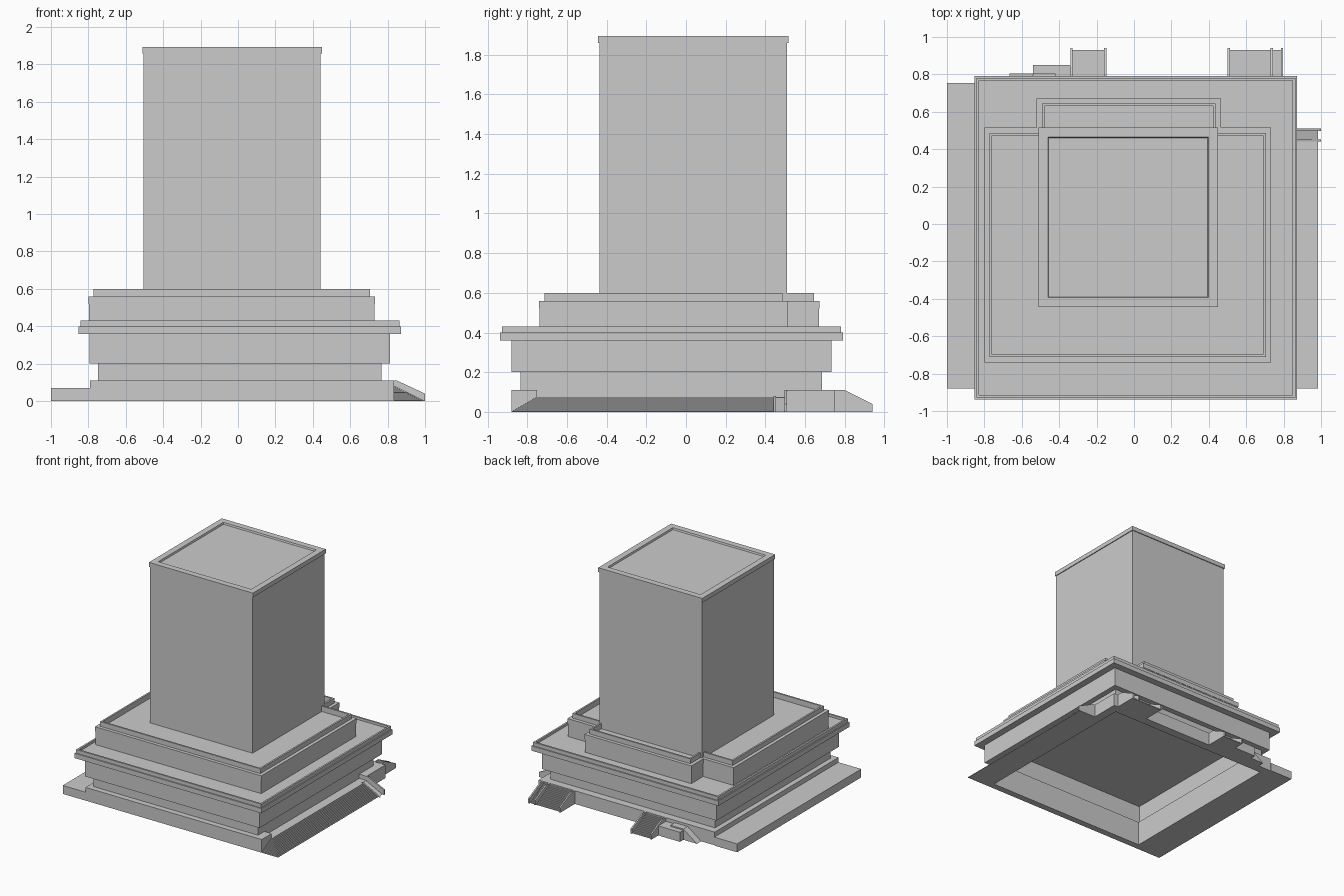
import bpy
import bmesh

cube = bpy.data.objects.get("Cube")
if cube:
    bpy.data.objects.remove(cube, do_unlink=True)


def finish(name, bm):
    bmesh.ops.recalc_face_normals(bm, faces=bm.faces)
    mesh = bpy.data.meshes.new(name)
    bm.to_mesh(mesh)
    bm.free()
    obj = bpy.data.objects.new(name, mesh)
    bpy.context.collection.objects.link(obj)
    return obj


def rect(x0, x1, y0, y1):
    return [(x0, y0), (x1, y0), (x1, y1), (x0, y1)]


def inset(outline, d):
    """Move every side of a counter-clockwise right-angled outline inward by d."""
    result = []
    for i, (x, y) in enumerate(outline):
        px, py = outline[i - 1]
        nx, ny = outline[(i + 1) % len(outline)]
        for ex, ey in ((x - px, y - py), (nx - x, ny - y)):
            length = abs(ex) + abs(ey)
            x -= d * ey / length
            y += d * ex / length
        result.append((x, y))
    return result


def loft(name, outline, steps):
    """Stack inset copies of an outline, given as (inset, height), and cap both ends."""
    bm = bmesh.new()
    rings = [[bm.verts.new((x, y, z)) for x, y in inset(outline, d)] for d, z in steps]
    n = len(outline)
    for low, high in zip(rings, rings[1:]):
        for i in range(n):
            j = (i + 1) % n
            bm.faces.new((low[i], low[j], high[j], high[i]))
    bm.faces.new(rings[0])
    bm.faces.new(rings[-1])
    return finish(name, bm)


def box(name, x0, x1, y0, y1, z0, z1):
    return loft(name, rect(x0, x1, y0, y1), [(0, z0), (0, z1)])


def extrude(name, profile, start, end, axis):
    """Extrude a side profile of (distance, height) points along x or y."""
    bm = bmesh.new()
    ends = []
    for s in (start, end):
        ends.append([bm.verts.new((s, a, z) if axis == "x" else (a, s, z))
                     for a, z in profile])
    n = len(profile)
    for i in range(n):
        j = (i + 1) % n
        bm.faces.new((ends[0][i], ends[0][j], ends[1][j], ends[1][i]))
    for ring in ends:
        bm.faces.new(ring)
    return finish(name, bm)


def stair_profile(top, bottom, height, count):
    points = [(top, 0), (bottom, 0)]
    for i in range(count):
        a = bottom + (top - bottom) * i / count
        b = bottom + (top - bottom) * (i + 1) / count
        z = height * (i + 1) / count
        points += [(a, z), (b, z)]
    return points


# Thin-walled hollow podium with its cornice and low parapet
loft("podium", rect(-0.748, 0.768, -0.833, 0.686), [
    (-0.036, 0.385), (-0.036, 0.207), (0.008, 0.207), (0.008, 0), (0, 0),
    (0, 0.2), (-0.046, 0.2), (-0.046, 0.36), (-0.104, 0.36), (-0.104, 0.4),
    (-0.095, 0.4), (-0.095, 0.43), (-0.08, 0.43), (-0.08, 0.41)])

# Upper storey with a projecting rear bay and stepped parapet
loft("upper_storey", [
    (-0.8, -0.74), (0.733, -0.74), (0.733, 0.515), (0.465, 0.515),
    (0.465, 0.672), (-0.52, 0.672), (-0.52, 0.515), (-0.8, 0.515)], [
    (0.003, 0.4), (0.003, 0.52), (0, 0.52), (0, 0.56), (0.028, 0.56),
    (0.028, 0.6), (0.042, 0.6), (0.042, 0.555)])

# Tower with a thin cap and slightly sunken roof
loft("tower", rect(-0.504, 0.441, -0.437, 0.509), [
    (0, 0.54), (0, 1.858), (-0.007, 1.858), (-0.007, 1.894),
    (0.044, 1.894), (0.048, 1.88)])

# Plinth and terraces, butting against the podium walls
box("front_plinth", -0.79, 0.835, -0.88, -0.829, 0, 0.11)
box("back_plinth", -0.79, 0.835, 0.682, 0.75, 0, 0.11)
box("left_plinth", -0.79, -0.744, -0.829, 0.682, 0, 0.11)
box("front_right_plinth", 0.764, 0.835, -0.829, -0.75, 0, 0.11)
box("back_right_plinth", 0.764, 0.835, 0.5, 0.682, 0, 0.11)
box("left_terrace", -1, -0.79, -0.88, 0.755, 0, 0.07)
box("right_terrace", 0.764, 0.835, -0.75, 0.5, 0, 0.075)

# Right steps, turning the front corner
COUNT = 15
for i in range(COUNT):
    t = i / COUNT
    box(f"right_step_{i + 1}", 0.83, 0.985 - 0.15 * t, -0.88 + 0.13 * t, 0.44,
        0.075 * t, 0.075 * (i + 1) / COUNT)

# Low and high cheek walls with a ramp between them
extrude("low_cheek", [(0.83, 0), (1, 0), (0.84, 0.08), (0.83, 0.08)],
        0.44, 0.453, "y")
extrude("high_cheek", [(0.83, 0), (1, 0), (1, 0.04), (0.85, 0.11), (0.83, 0.11)],
        0.497, 0.51, "y")
extrude("right_ramp", [(0.83, 0), (0.985, 0), (0.83, 0.075)], 0.453, 0.497, "y")

# Two rear flights between thin cheek walls
rear_cheek = [(0.74, 0), (0.94, 0), (0.94, 0.04), (0.8, 0.11), (0.74, 0.11)]
flights = {"rear_right": (-0.34, -0.16), "rear_left": (0.5, 0.73, 0.785)}
for name, walls in flights.items():
    extrude(name + "_steps", stair_profile(0.74, 0.93, 0.1, 14),
            walls[0] + 0.006, walls[-1] + 0.006, "x")
    for i, x in enumerate(walls):
        extrude(f"{name}_cheek_{i + 1}", rear_cheek, x, x + 0.012, "x")

# Low landing and ramp beside the rear flight
box("rear_landing", -0.54, -0.34, 0.74, 0.85, 0, 0.08)
extrude("rear_ramp", [(-0.665, 0), (-0.42, 0), (-0.42, 0.09), (-0.54, 0.09)],
        0.74, 0.805, "y")
